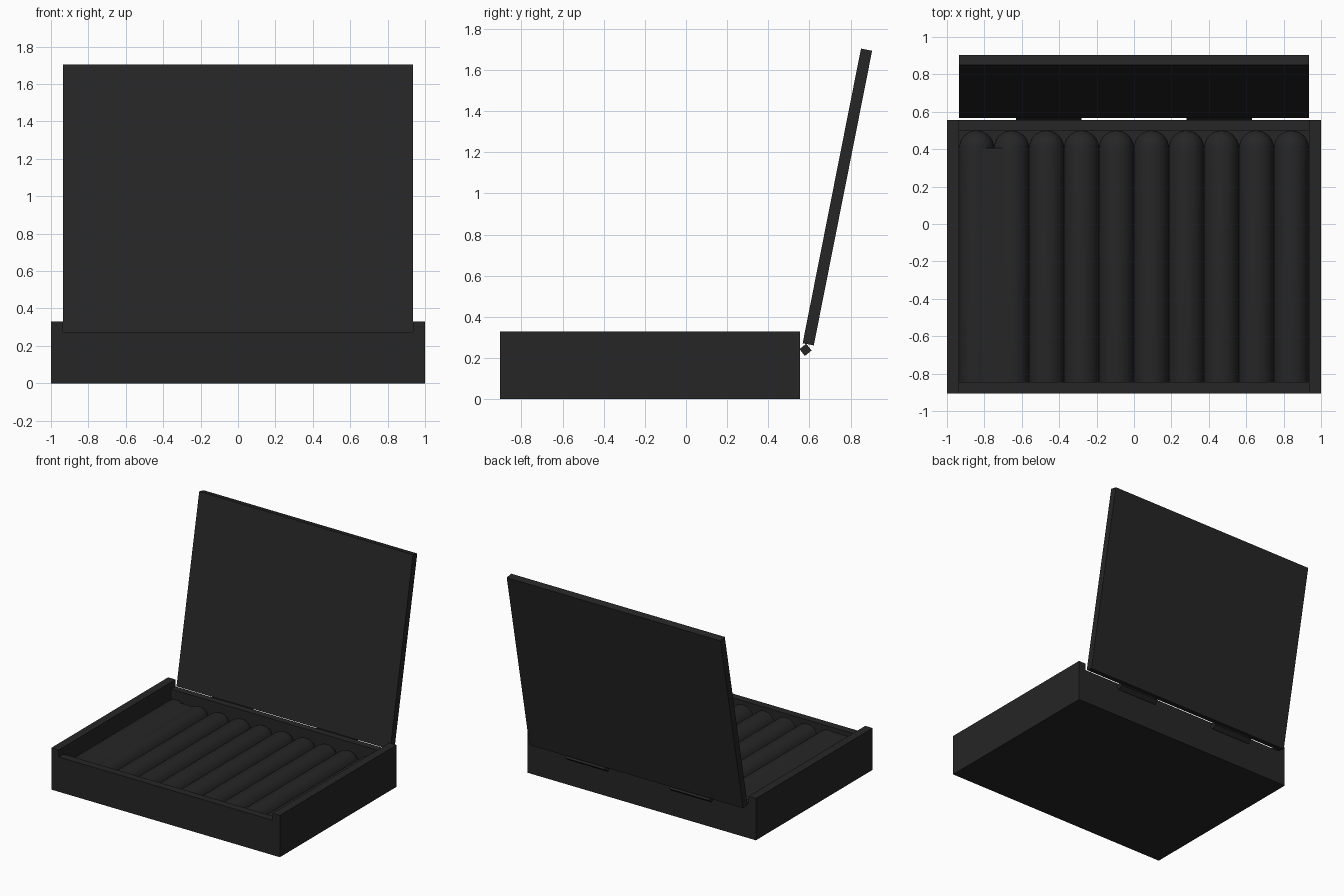
import bpy, bmesh, math
from mathutils import Matrix, Vector

cube = bpy.data.objects.get("Cube")
if cube:
    bpy.data.objects.remove(cube, do_unlink=True)

black = bpy.data.materials.new("matte_black")
black.use_nodes = True
colour = (0.019, 0.019, 0.019, 1)
black.diffuse_color = colour
black.node_tree.nodes["Principled BSDF"].inputs["Base Color"].default_value = colour


def finish(name, bm):
    bmesh.ops.recalc_face_normals(bm, faces=bm.faces)
    mesh = bpy.data.meshes.new(name)
    bm.to_mesh(mesh)
    bm.free()
    mesh.materials.append(black)
    ob = bpy.data.objects.new(name, mesh)
    bpy.context.collection.objects.link(ob)
    return ob


def box(name, low, high):
    low, high = Vector(low), Vector(high)
    bm = bmesh.new()
    bmesh.ops.create_cube(bm, size=1)
    bmesh.ops.scale(bm, vec=high - low, verts=bm.verts)
    bmesh.ops.translate(bm, vec=(low + high) / 2, verts=bm.verts)
    return finish(name, bm)


# Case dimensions
FRONT, BACK = -0.905, 0.555
IN_X, IN_FRONT, IN_BACK = 0.935, -0.845, 0.5
RIM, LEDGE, FLOOR = 0.33, 0.275, 0.08

# Tray: floor, tall side walls, low front and back walls
box("case_floor", (-IN_X, FRONT, 0), (IN_X, BACK, FLOOR))
for side, s in (("left", 1), ("right", -1)):
    xs = sorted((s * IN_X, s))
    box(side + "_wall", (xs[0], FRONT, 0), (xs[1], BACK, RIM))
box("front_wall", (-IN_X, FRONT, FLOOR), (IN_X, IN_FRONT, LEDGE))
box("back_wall", (-IN_X, IN_BACK, FLOOR), (IN_X, BACK, LEDGE))

# Row of rounded rolls with domed back ends
COUNT, SIDES, RINGS = 10, 32, 8
R = IN_X / COUNT
CENTRE = 0.245 - R


def roll(name, x):
    bm = bmesh.new()
    profile = [(IN_FRONT, R)]
    for i in range(RINGS):
        a = i / RINGS * math.pi / 2
        profile.append((IN_BACK - R + R * math.sin(a), R * math.cos(a)))
    rings = []
    for y, r in profile:
        rings.append([bm.verts.new((x + r * math.cos(t), y, CENTRE + r * math.sin(t)))
                      for t in (k * math.tau / SIDES for k in range(SIDES))])
    for a, b in zip(rings, rings[1:]):
        for k in range(SIDES):
            n = (k + 1) % SIDES
            bm.faces.new((a[k], a[n], b[n], b[k]))
    bm.faces.new(rings[0])
    tip = bm.verts.new((x, IN_BACK, CENTRE))
    for k in range(SIDES):
        bm.faces.new((rings[-1][k], rings[-1][(k + 1) % SIDES], tip))
    ob = finish(name, bm)
    bpy.ops.object.select_all(action='DESELECT')
    ob.select_set(True)
    bpy.context.view_layer.objects.active = ob
    bpy.ops.object.shade_smooth_by_angle(angle=math.radians(40))


for i in range(COUNT):
    roll(f"roll_{i + 1}", -IN_X + R * (2 * i + 1))

# Filled valley joining the first two rolls
box("roll_bridge", (-IN_X + R, IN_FRONT, CENTRE), (-IN_X + 3 * R, IN_BACK - R, CENTRE + R - 0.005))

# Open lid leaning back
lid = box("lid", (-IN_X, 0, 0), (IN_X, RIM - LEDGE, BACK - FRONT))
lid.data.transform(Matrix.Translation((0, 0.567, 0.272))
                   @ Matrix.Rotation(math.radians(-11.2), 4, 'X'))

# Pair of hinge bars
for side, s in (("left", 1), ("right", -1)):
    hinge = box(side + "_hinge", (-0.175, -0.021, -0.021), (0.175, 0.021, 0.021))
    hinge.data.transform(Matrix.Translation((s * 0.455, 0.581, 0.24))
                         @ Matrix.Rotation(math.radians(38), 4, 'X'))
